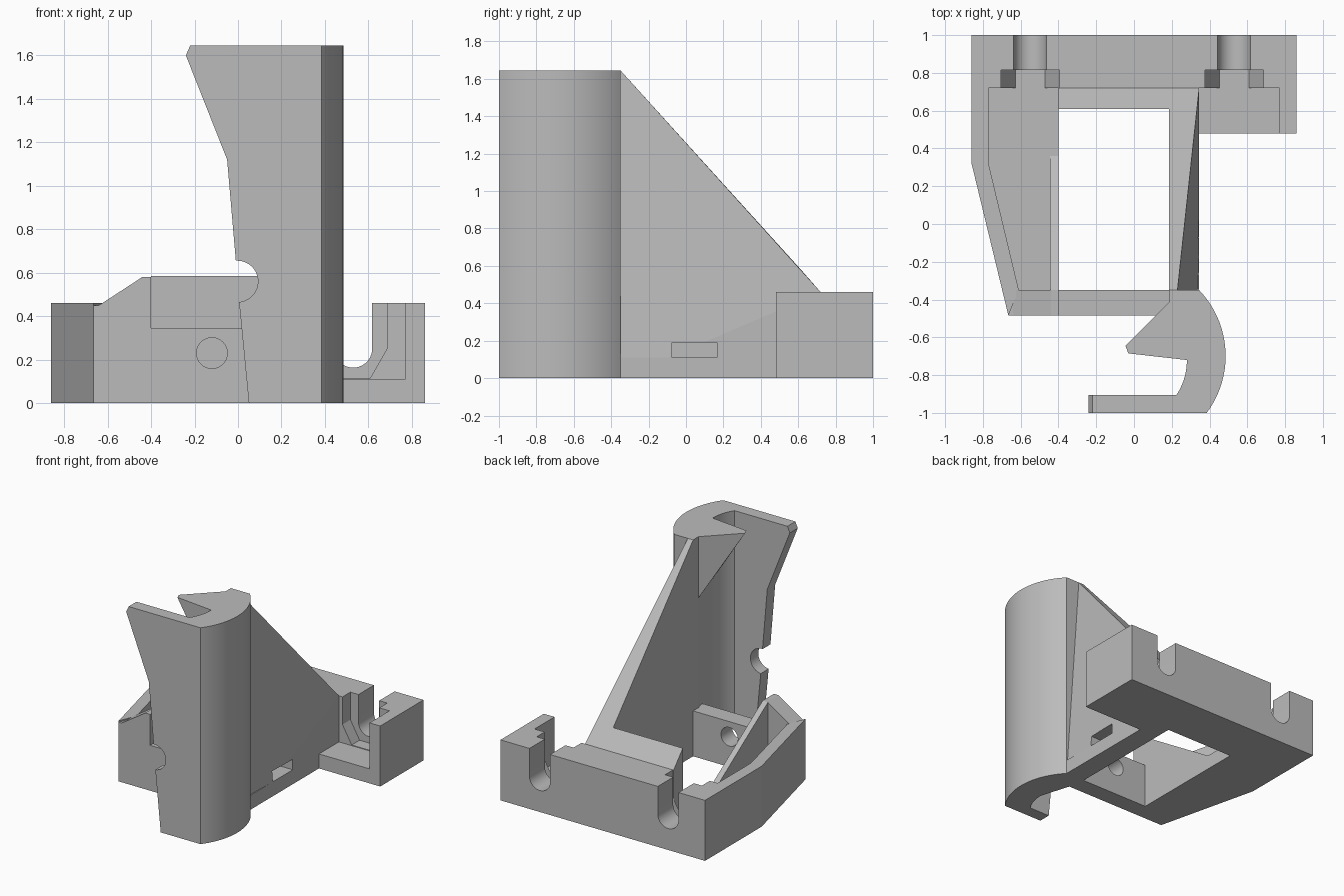
import bpy, bmesh, math
from mathutils import Vector

if "Cube" in bpy.data.objects:
    bpy.data.objects.remove(bpy.data.objects["Cube"], do_unlink=True)

grey = bpy.data.materials.new("plain grey")
grey.use_nodes = True
grey.diffuse_color = (0.5, 0.5, 0.5, 1)
grey.node_tree.nodes["Principled BSDF"].inputs["Base Color"].default_value = (0.5, 0.5, 0.5, 1)

TOP, RIM, FLOOR = 1.645, 0.46, 0.11
PLACE = {
    "x": lambda a, b, h: (h, a, b),
    "y": lambda a, b, h: (a, h, b),
    "z": lambda a, b, h: (a, b, h),
}


def finish(name, bm):
    bmesh.ops.recalc_face_normals(bm, faces=bm.faces)
    mesh = bpy.data.meshes.new(name)
    bm.to_mesh(mesh)
    bm.free()
    mesh.materials.append(grey)
    ob = bpy.data.objects.new(name, mesh)
    bpy.context.collection.objects.link(ob)
    return ob


def prism(name, points, axis, lo, hi):
    """Extrude a flat outline along one axis."""
    bm = bmesh.new()
    place = PLACE[axis]
    a = [bm.verts.new(place(*p, lo)) for p in points]
    b = [bm.verts.new(place(*p, hi)) for p in points]
    bm.faces.new(a)
    bm.faces.new(b)
    for i in range(len(a)):
        j = (i + 1) % len(a)
        bm.faces.new((a[i], a[j], b[j], b[i]))
    return finish(name, bm)


def box(name, x, y, z):
    return prism(name, [(x[0], y[0]), (x[1], y[0]), (x[1], y[1]), (x[0], y[1])], "z", *z)


def hull(name, points):
    bm = bmesh.new()
    for p in points:
        bm.verts.new(p)
    bmesh.ops.convex_hull(bm, input=bm.verts)
    bmesh.ops.dissolve_limit(bm, angle_limit=0.01, verts=bm.verts, edges=bm.edges)
    return finish(name, bm)


def arc(p, q, r, n=20):
    """Points on the circle from p through q to r."""
    p, q, r = Vector(p), Vector(q), Vector(r)
    u, v = q - p, r - p
    d = 2 * (u.x * v.y - u.y * v.x)
    c = p + Vector((v.y * u.dot(u) - u.y * v.dot(v), u.x * v.dot(v) - v.x * u.dot(u))) / d
    angle = lambda w: math.atan2(w.y - c.y, w.x - c.x)
    start, full = angle(p), 2 * math.pi
    mid, sweep = (angle(q) - start) % full, (angle(r) - start) % full
    if mid > sweep:
        sweep -= full
    rad = u.length and (p - c).length
    return [(c.x + rad * math.cos(start + sweep * i / n),
             c.y + rad * math.sin(start + sweep * i / n)) for i in range(n + 1)]


def cut(ob, cutter):
    mod = ob.modifiers.new("cut", "BOOLEAN")
    mod.operation = "DIFFERENCE"
    mod.solver = "EXACT"
    mod.object = cutter
    bpy.context.view_layer.objects.active = ob
    bpy.ops.object.modifier_apply(modifier=mod.name)
    bpy.data.objects.remove(cutter, do_unlink=True)


def smooth(ob):
    bpy.ops.object.select_all(action="DESELECT")
    ob.select_set(True)
    bpy.context.view_layer.objects.active = ob
    bpy.ops.object.shade_smooth_by_angle(angle=math.radians(25))


# Base plate with a rectangular opening
floor = prism("base_plate", [(-.86, .72), (-.86, .32), (-.665, -.485), (.2, -.485), (.345, -.35),
                             (.345, .48), (.86, .48), (.86, .72)], "z", 0, FLOOR)
cut(floor, box("opening", (-.4, .185), (-.35, .61), (-.1, .3)))

# Back rail with two bolt slots and hexagonal nut pockets
back = box("back_rail", (-.86, .86), (.72, 1), (0, RIM))
for x in (-.55, .53):
    slot = [(x - .087, .6)] + arc((x - .087, .25), (x, .163), (x + .087, .25)) + [(x + .087, .6)]
    cut(back, prism("bolt_slot", slot, "y", .6, 1.1))
    nut = [(x - .155, .6), (x - .155, .25), (x - .078, .115),
           (x + .078, .115), (x + .155, .25), (x + .155, .6)]
    cut(back, prism("nut_pocket", nut, "y", .6, .815))
smooth(back)

# Side walls
prism("left_slanted_wall", [(-.86, .72), (-.86, .32), (-.665, -.485), (-.61, -.35),
                            (-.77, .32), (-.77, .72)], "z", 0, RIM)
box("side_pocket_wall", (.77, .86), (.48, .72), (0, RIM))

# Raised inner wall with a sloped top
prism("sloped_inner_wall", [(.61, 0), (.72, 0), (.72, RIM), (.61, .585)], "x", -.4, .2)

# Front wall with a low middle and a round hole
front = prism("front_wall", [(-.665, 0), (-.665, .45), (-.64, .45), (-.44, .58), (-.4, .58),
                             (-.4, .345), (.2, .345), (.2, 0)], "y", -.485, -.35)
ring = [(-.12 + .071 * math.cos(t * math.pi / 16), .23 + .071 * math.sin(t * math.pi / 16))
        for t in range(32)]
cut(front, prism("round_hole", ring, "y", -.6, -.2))
smooth(front)

# Small triangular rib beside the opening
prism("small_rib", [(-.35, 0), (.36, 0), (.36, FLOOR), (-.35, .58)], "x", -.445, -.4)

# Large leaning brace with a strap slot
brace = hull("tall_brace", [(x, y, z) for x in (.185, .345) for y, z in
                            ((-.35, 0), (.72, 0), (.72, RIM))]
             + [(.185, -.35, TOP), (.23, -.35, TOP), (.185, .61, .585)])
cut(brace, box("strap_slot", (.1, .5), (-.075, .165), (.095, .19)))

# Curved column of the hook
column = prism("hook_column", [(.185, -.35)] + arc((.345, -.35), (.485, -.69), (.385, -1), 28)
               + [(.225, -1)] + arc((.225, -.905), (.265, -.82), (.28, -.72), 10)
               + [(.185, -.415)], "z", 0, TOP)
smooth(column)

# Front arm of the hook with a round notch in its edge
arm = prism("hook_front_arm", [(.3, 0), (.05, 0)]
            + arc((.005, .465), (.092, .56), (-.01, .655))
            + [(-.05, 1.12), (-.24, 1.6), (-.22, TOP), (.3, TOP)], "y", -1, -.905)
smooth(arm)

# Pointed barb tapering down into the column
hull("hook_barb", [(x, y, z) for x, y in ((.185, -.415), (.28, -.72)) for z in (1.18, TOP)]
     + [(-.03, -.685, TOP), (-.045, -.645, TOP)])
